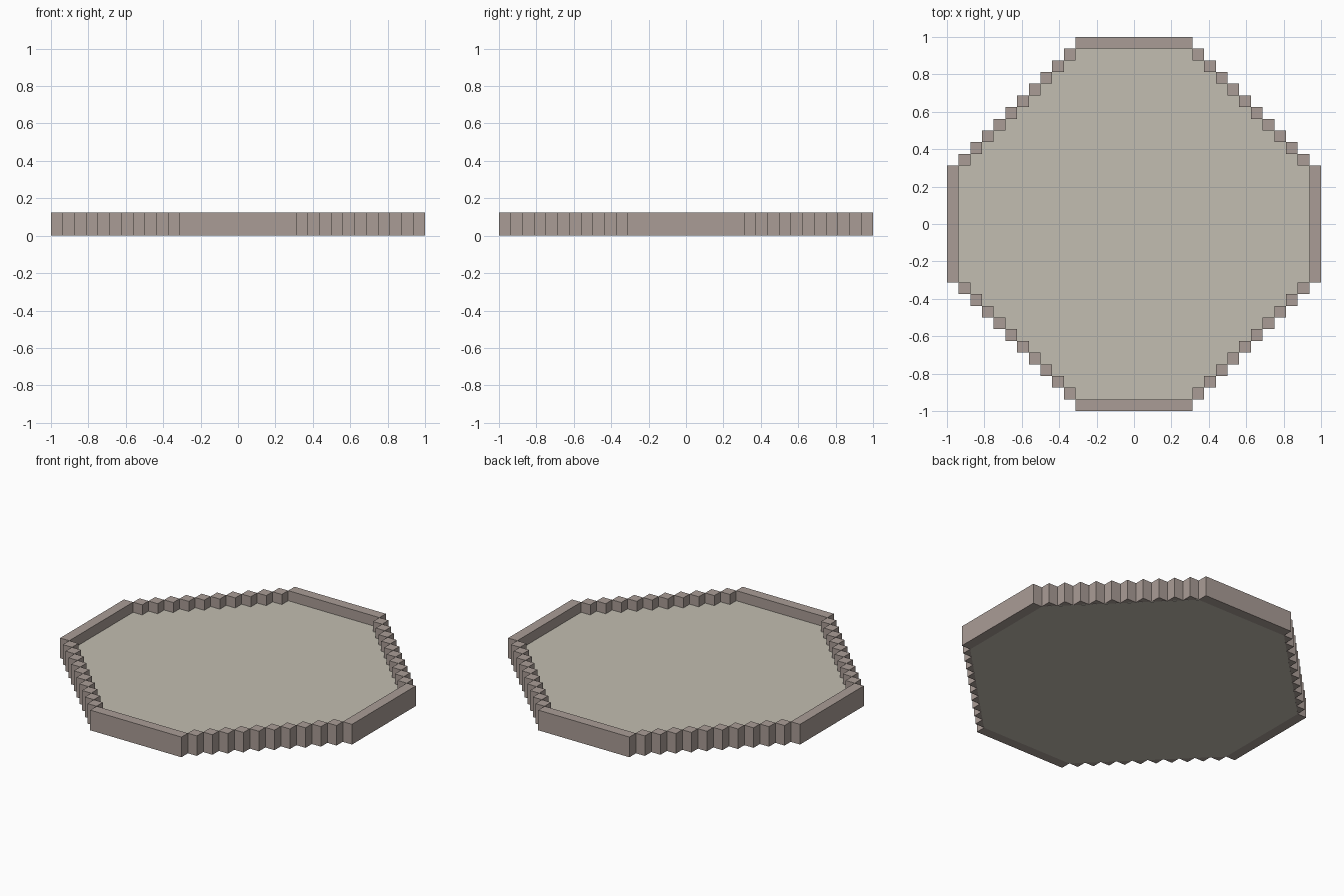
import bpy
import bmesh
from mathutils import Matrix, Vector

cube = bpy.data.objects.get("Cube")
if cube:
    bpy.data.objects.remove(cube, do_unlink=True)

UNIT = 0.0625          # wall thickness and step size
HALF = 5 * UNIT        # half length of each straight wall
INNER = 1 - UNIT       # distance to the inner face of the straight walls
WALL_TOP = 2 * UNIT
STEPS = 10


def material(name, rgb):
    mat = bpy.data.materials.new(name)
    mat.use_nodes = True
    mat.diffuse_color = (*rgb, 1)
    mat.node_tree.nodes["Principled BSDF"].inputs["Base Color"].default_value = (*rgb, 1)
    return mat


def finish(bm, name, mat):
    bmesh.ops.recalc_face_normals(bm, faces=bm.faces)
    mesh = bpy.data.meshes.new(name)
    bm.to_mesh(mesh)
    bm.free()
    mesh.materials.append(mat)
    obj = bpy.data.objects.new(name, mesh)
    bpy.context.collection.objects.link(obj)
    return obj


def add_box(bm, x0, x1, y0, y1, z0, z1):
    centre = Vector(((x0 + x1) / 2, (y0 + y1) / 2, (z0 + z1) / 2))
    size = Matrix.Diagonal((x1 - x0, y1 - y0, z1 - z0, 1))
    bmesh.ops.create_cube(bm, size=1, matrix=Matrix.Translation(centre) @ size)


wall_mat = material("warm grey stone", (0.40, 0.335, 0.305))
floor_mat = material("pale sand", (0.54, 0.51, 0.44))

# Straight walls on the four sides
for name, sx, sy in (("front_wall", 0, -1), ("back_wall", 0, 1),
                     ("left_wall", 1, 0), ("right_wall", -1, 0)):
    bm = bmesh.new()
    mid = (1 + INNER) / 2
    hx, hy = (UNIT / 2, HALF) if sx else (HALF, UNIT / 2)
    add_box(bm, sx * mid - hx, sx * mid + hx, sy * mid - hy, sy * mid + hy, 0, WALL_TOP)
    finish(bm, name, wall_mat)

# Stepped corner walls: blocks touching corner to corner
for name, sx, sy in (("front_left_steps", 1, -1), ("front_right_steps", -1, -1),
                     ("back_left_steps", 1, 1), ("back_right_steps", -1, 1)):
    bm = bmesh.new()
    for i in range(STEPS):
        cx = sx * (HALF + (i + 0.5) * UNIT)
        cy = sy * (INNER - (i + 0.5) * UNIT)
        h = UNIT / 2
        # bottoms sit a hair above the floor slab's underside
        add_box(bm, cx - h, cx + h, cy - h, cy + h, 0.001, WALL_TOP)
    finish(bm, name, wall_mat)

# Octagonal floor slab
bm = bmesh.new()
outline = [(HALF, -INNER), (INNER, -HALF), (INNER, HALF), (HALF, INNER),
           (-HALF, INNER), (-INNER, HALF), (-INNER, -HALF), (-HALF, -INNER)]
base = bm.faces.new([bm.verts.new((x, y, 0)) for x, y in outline])
top = bmesh.ops.extrude_face_region(bm, geom=[base], use_keep_orig=True)["geom"]
bmesh.ops.translate(bm, vec=(0, 0, UNIT),
                    verts=[v for v in top if isinstance(v, bmesh.types.BMVert)])
finish(bm, "floor", floor_mat)
